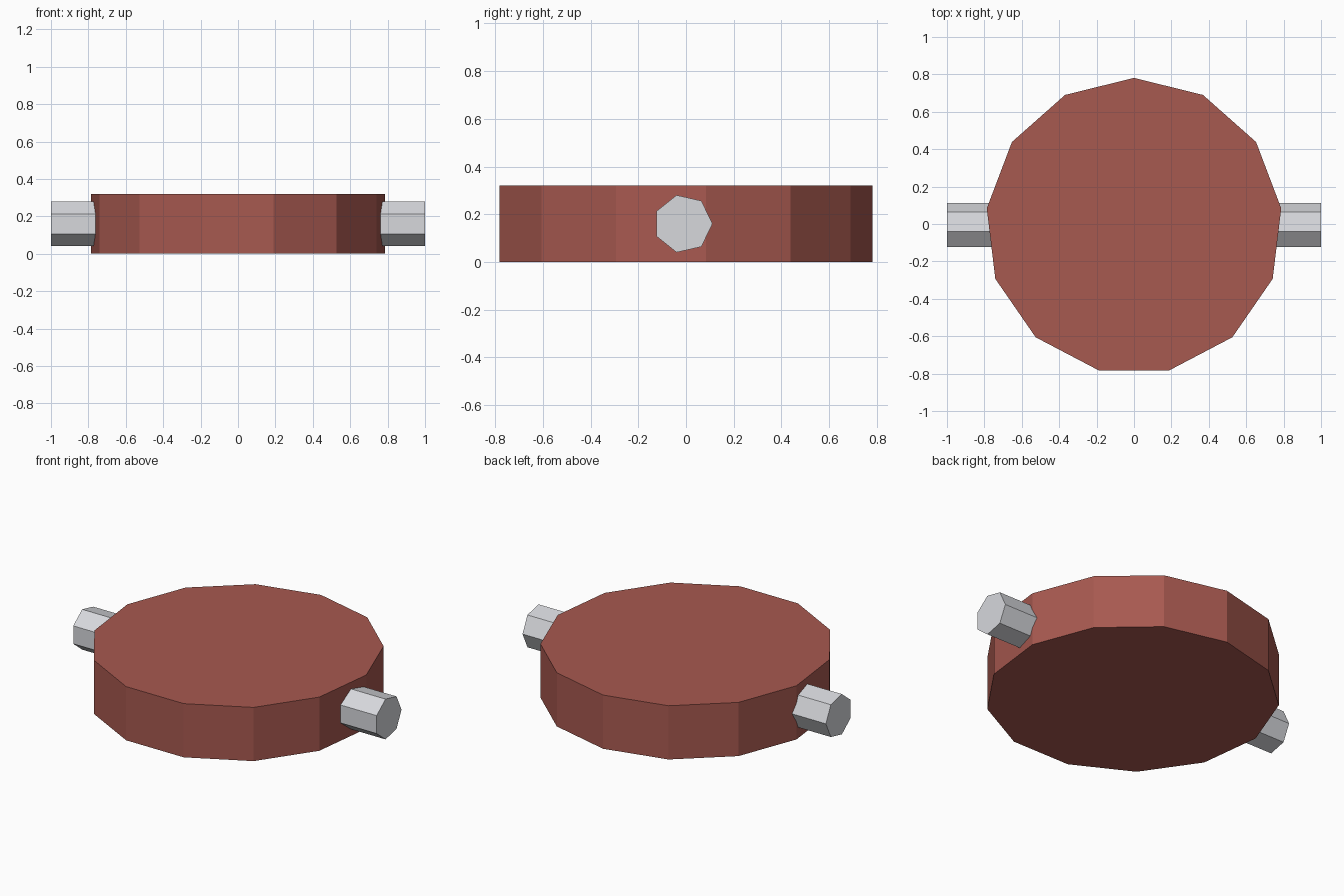
import bpy, bmesh, math
from mathutils import Matrix, Vector

if "Cube" in bpy.data.objects:
    bpy.data.objects.remove(bpy.data.objects["Cube"])


def material(name, rgb):
    m = bpy.data.materials.new(name)
    m.diffuse_color = (*rgb, 1)
    m.use_nodes = True
    m.node_tree.nodes["Principled BSDF"].inputs["Base Color"].default_value = m.diffuse_color
    return m


def prism(name, sides, radius, axis, centre, length, mat):
    """Flat-faced prism along axis 'X' or 'Z' with one corner pointing to +y."""
    bm = bmesh.new()
    rings = []
    for end in (-length / 2, length / 2):
        ring = []
        for i in range(sides):
            a = 2 * math.pi * i / sides
            c, s = radius * math.cos(a), radius * math.sin(a)
            p = (s, c, end) if axis == 'Z' else (end, c, s)
            ring.append(bm.verts.new(Vector(p) + Vector(centre)))
        rings.append(ring)
    for ring in rings:
        bm.faces.new(ring)
    for i in range(sides):
        j = (i + 1) % sides
        bm.faces.new((rings[0][i], rings[0][j], rings[1][j], rings[1][i]))
    bmesh.ops.recalc_face_normals(bm, faces=bm.faces)
    mesh = bpy.data.meshes.new(name)
    bm.to_mesh(mesh)
    bm.free()
    mesh.materials.append(mat)
    obj = bpy.data.objects.new(name, mesh)
    bpy.context.collection.objects.link(obj)
    return obj


red = material("brick red", (0.39, 0.10, 0.08))
grey = material("light grey", (0.68, 0.69, 0.72))

# Thick thirteen-sided disc
prism("disc", 13, 0.793, 'Z', (0, -0.012, 0.16), 0.32, red)
# Seven-sided axle running through the disc
prism("axle", 7, 0.123, 'X', (0, -0.012, 0.16), 2.0, grey)
